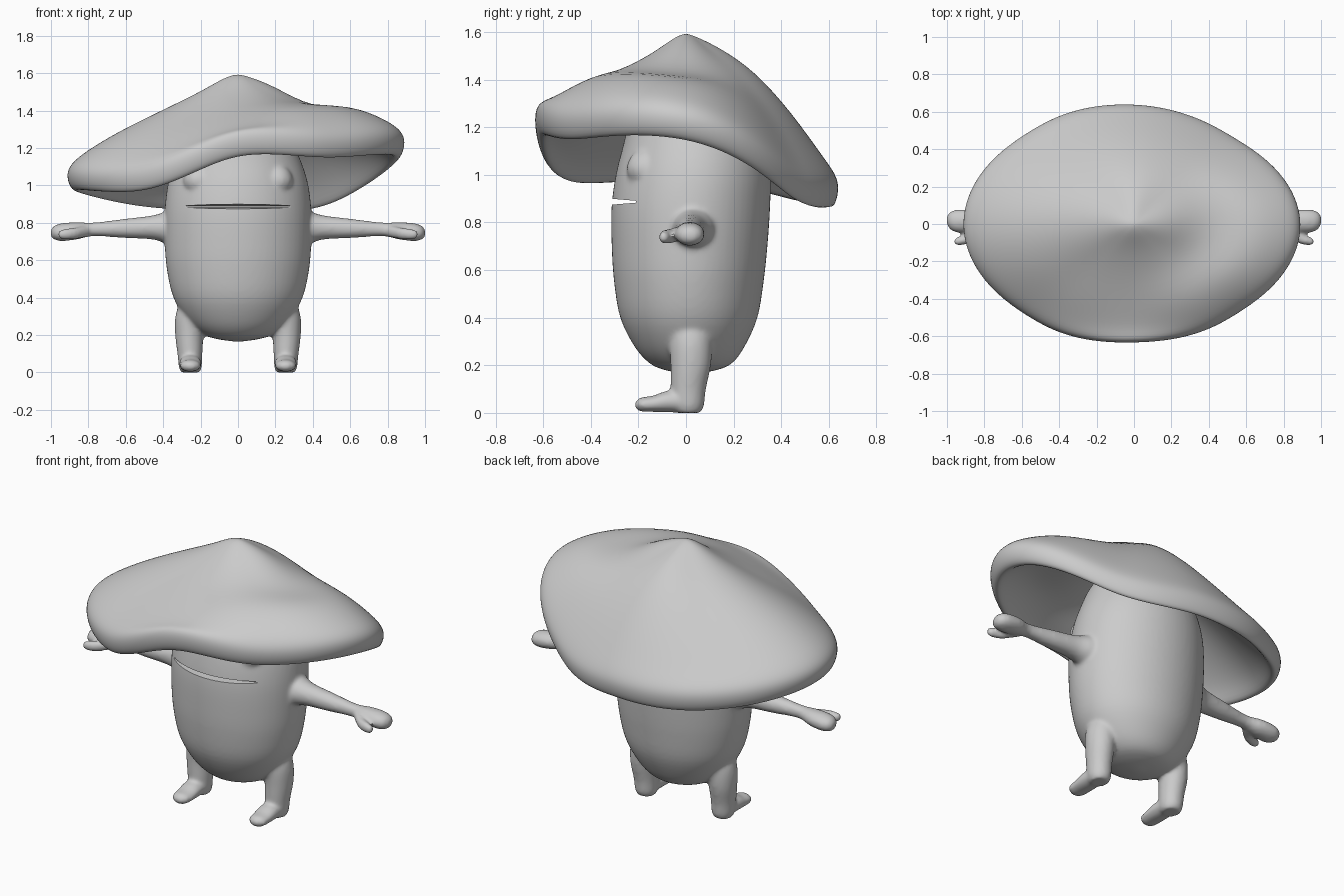
import bpy, bmesh
from math import sin, cos, pi
from mathutils import Vector

if "Cube" in bpy.data.objects:
    bpy.data.objects.remove(bpy.data.objects["Cube"])


def new_object(name, bm):
    bmesh.ops.recalc_face_normals(bm, faces=bm.faces)
    me = bpy.data.meshes.new(name)
    bm.to_mesh(me)
    bm.free()
    ob = bpy.data.objects.new(name, me)
    bpy.context.collection.objects.link(ob)
    return ob


def skin_rings(bm, rings):
    """Bridge a list of closed vertex rings and cap both ends."""
    n = len(rings[0])
    for a, b in zip(rings, rings[1:]):
        for i in range(n):
            j = (i + 1) % n
            bm.faces.new((a[i], a[j], b[j], b[i]))
    bm.faces.new(rings[0][::-1])
    bm.faces.new(rings[-1])


def spline(p0, p1, p2, p3, f):
    return 0.5 * (2*p1 + (p2 - p0)*f + (2*p0 - 5*p1 + 4*p2 - p3)*f*f
                  + (3*p1 - p0 - 3*p2 + p3)*f**3)


def loft(bm, rows, u, v, side=1, seg=32, steps=4):
    """Smooth tube through rows of (x, y, z, radius_u, radius_v); side=-1 mirrors in x."""
    u, v = Vector(u), Vector(v)
    last = len(rows) - 1
    rings = []
    for k in range(last * steps + 1):
        i = min(k // steps, last - 1)
        f = k / steps - i
        q = [rows[max(0, min(last, i + d))] for d in (-1, 0, 1, 2)]
        x, y, z, a, b = (spline(*c, f) for c in zip(*q))
        a, b = max(a, .004), max(b, .004)
        ring = []
        for s in range(seg):
            t = 2 * pi * s / seg
            p = Vector((x, y, z)) + u * a * cos(t) + v * b * sin(t)
            ring.append(bm.verts.new((p.x * side, p.y, p.z)))
        rings.append(ring)
    skin_rings(bm, rings)


X, Y, Z = (1, 0, 0), (0, 1, 0), (0, 0, 1)

# Body: torso and head
bm = bmesh.new()
loft(bm, [(0, .02, .165, .02, .02), (0, .02, .18, .12, .11), (0, .02, .21, .20, .175),
          (0, .015, .28, .275, .232), (0, .012, .40, .345, .288), (0, .012, .55, .38, .314),
          (0, .015, .70, .392, .327), (0, .02, .86, .392, .333), (0, .03, 1.0, .376, .325),
          (0, .035, 1.12, .34, .30), (0, .03, 1.25, .28, .26), (0, .02, 1.34, .2, .19),
          (0, .02, 1.37, .02, .02)], X, Y, seg=64)

for s in (-1, 1):
    # Arm with mitten hand
    loft(bm, [(.28, .03, .775, .10, .10), (.38, .03, .775, .09, .085),
              (.46, .02, .775, .066, .064), (.60, .015, .77, .052, .052),
              (.77, .01, .765, .038, .037), (.86, .015, .757, .058, .046),
              (.94, .016, .75, .062, .048), (.985, .018, .747, .046, .036),
              (1.003, .022, .745, .012, .012)], Y, Z, s)
    # Thumb
    loft(bm, [(.80, -.01, .755, .03, .03), (.86, -.06, .745, .032, .032),
              (.91, -.086, .74, .026, .03), (.95, -.093, .738, .022, .024),
              (.965, -.095, .738, .008, .008)], Y, Z, s)
    # Leg
    loft(bm, [(.24, .02, .38, .07, .08), (.25, .02, .30, .085, .09),
              (.26, .02, .20, .076, .085), (.257, .01, .10, .067, .074),
              (.255, .01, .03, .062, .066), (.255, .01, 0, .05, .052)], X, Y, s)
    # Foot
    loft(bm, [(.255, .04, .042, .052, .04), (.255, -.07, .048, .06, .046),
              (.255, -.14, .038, .058, .034), (.255, -.19, .035, .05, .030),
              (.255, -.216, .034, .015, .012)], X, Z, s)
    # Closed eye bulge, mostly sunk into the head
    loft(bm, [(.21, -.165, .935, .01, .01), (.21, -.165, .965, .06, .06),
              (.21, -.165, 1.025, .085, .085), (.21, -.165, 1.085, .06, .06),
              (.21, -.165, 1.115, .01, .01)], X, Y, s)
body = new_object("body", bm)

# Mouth slit cutter, a wedge that narrows inwards
bm = bmesh.new()
bmesh.ops.create_cube(bm, size=1)
for vert in bm.verts:
    c = vert.co
    height = .036 if c.y < 0 else .008
    vert.co = (c.x * .58, -.295 + c.y * .17, .887 + c.z * height)
cutter = new_object("mouth_cutter", bm)
cutter.hide_render = True

# Fuse the body parts, soften the joins, cut the mouth
m = body.modifiers.new("fuse", 'REMESH')
m.mode, m.voxel_size, m.use_smooth_shade = 'VOXEL', .0105, True
m = body.modifiers.new("soften", 'SMOOTH')
m.factor, m.iterations = .5, 10
m = body.modifiers.new("mouth", 'BOOLEAN')
m.operation, m.solver, m.object = 'DIFFERENCE', 'EXACT', cutter
bpy.ops.object.select_all(action='DESELECT')
body.select_set(True)
bpy.context.view_layer.objects.active = body
bpy.ops.object.convert(target='MESH')
bpy.ops.object.shade_smooth_by_angle(angle=pi / 4)
bpy.data.objects.remove(cutter)

# Cap: rim radius, then top heights from near the middle to the rim, every 45 degrees
spokes = [(.893, 1.53, 1.41, 1.42, 1.34, 1.235),
          (.69, 1.52, 1.43, 1.29, 1.12, .975),
          (.637, 1.535, 1.44, 1.26, 1.08, .95),
          (.732, 1.51, 1.40, 1.23, 1.08, .97),
          (.915, 1.50, 1.40, 1.29, 1.18, 1.06),
          (.735, 1.50, 1.39, 1.28, 1.17, 1.06),
          (.632, 1.51, 1.43, 1.36, 1.30, 1.245),
          (.715, 1.515, 1.44, 1.43, 1.35, 1.235)]
SEG = 48
bm = bmesh.new()
columns = []
for k in range(SEG):
    pos = 8 * k / SEG
    i = int(pos)
    q = [spokes[(i + d) % 8] for d in (-1, 0, 1, 2)]
    r, h1, h2, h3, h4, rim = (spline(*c, pos - i) for c in zip(*q))
    profile = [(.015, 1.592), (.08, 1.577), (.22, h1), (.45, h2), (.7, h3), (.9, h4),
               (.985, rim + .055), (1.01, rim), (.99, rim - .07), (.945, rim - .1),
               (.88, (h3 - .14 + 2 * (rim - .1)) / 3 + .01), (.7, h3 - .155), (.45, h2 - .145),
               (.22, 1.36), (.02, 1.38)]
    t = 2 * pi * k / SEG
    columns.append([bm.verts.new((r * f * cos(t), r * f * sin(t), z)) for f, z in profile])
skin_rings(bm, [list(ring) for ring in zip(*columns)])
cap = new_object("cap", bm)
cap.modifiers.new("smooth", 'SUBSURF').levels = 2
cap.modifiers["smooth"].render_levels = 2
cap.data.polygons.foreach_set("use_smooth", [True] * len(cap.data.polygons))
